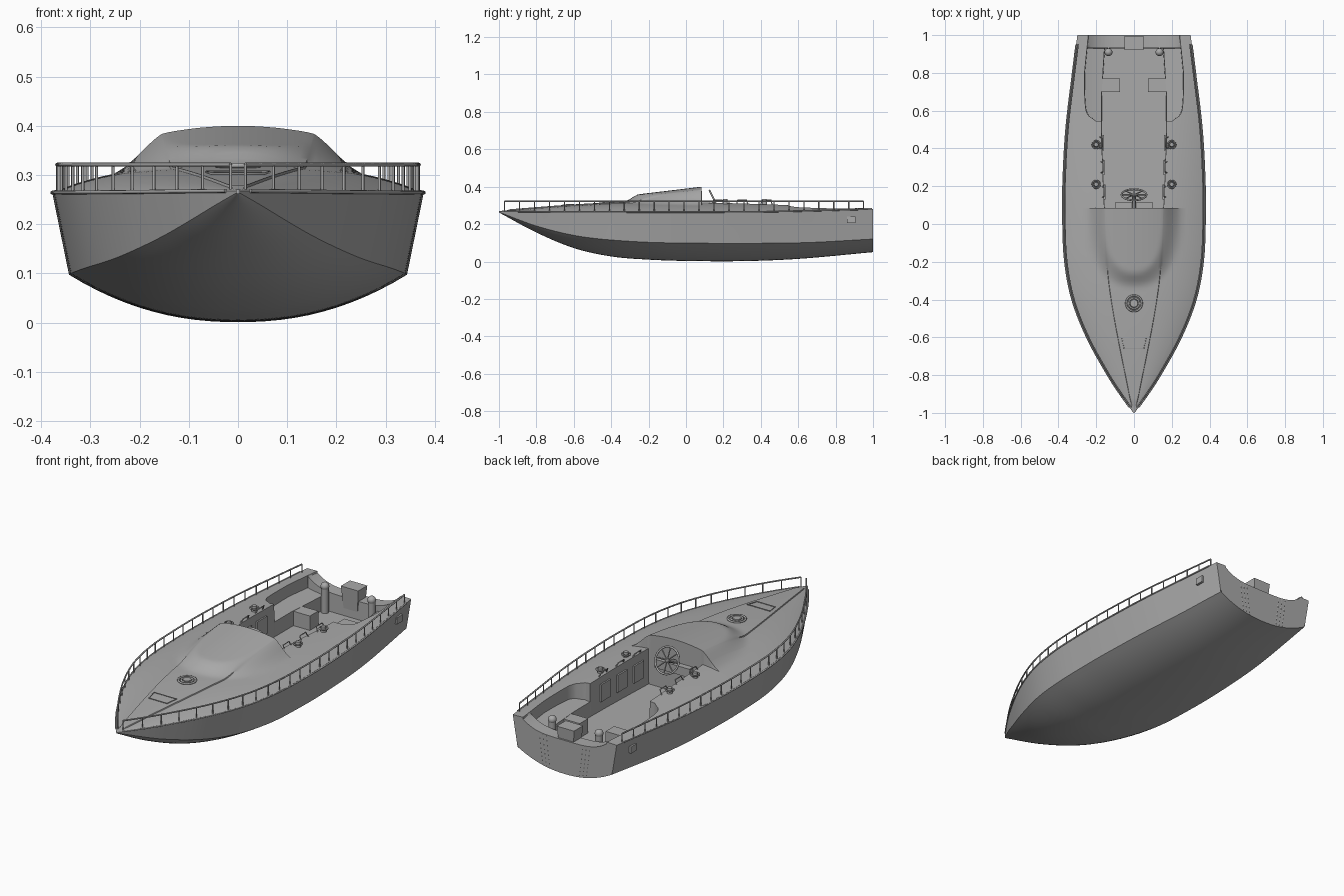
import bpy, bmesh, math
from mathutils import Vector

cube = bpy.data.objects.get("Cube")
if cube:
    bpy.data.objects.remove(cube, do_unlink=True)

paint = bpy.data.materials.new("gray_paint")
paint.use_nodes = True
GRAY = (0.4, 0.4, 0.4, 1)
paint.diffuse_color = GRAY
paint.node_tree.nodes["Principled BSDF"].inputs["Base Color"].default_value = GRAY


def spline(points):
    """Smooth function through (y, value) points."""
    def f(y):
        n = len(points)
        i = max([k for k in range(n - 1) if points[k][0] <= y], default=0)
        (a, va), (b, vb) = points[i], points[i + 1]
        slope = lambda k: ((points[min(k + 1, n - 1)][1] - points[max(k - 1, 0)][1])
                           / (points[min(k + 1, n - 1)][0] - points[max(k - 1, 0)][0]))
        t, h = min(1, max(0, (y - a) / (b - a))), b - a
        return ((1 + 2 * t) * (1 - t) ** 2 * va + t * (1 - t) ** 2 * h * slope(i)
                + t * t * (3 - 2 * t) * vb + t * t * (t - 1) * h * slope(i + 1))
    return f


# Hull lines along the length, bow at -y
half_width = spline([(-1, .003), (-.9, .075), (-.8, .14), (-.6, .25), (-.4, .328),
                     (-.2, .366), (0, .376), (.2, .376), (.5, .36), (.8, .325), (1, .3)])
keel = spline([(-1, .262), (-.8, .155), (-.6, .072), (-.4, .027), (-.2, .01),
               (0, .003), (.3, .002), (.6, .014), (1, .05)])
chine = spline([(-1, .264), (-.8, .19), (-.6, .14), (-.4, .115), (-.1, .1), (.6, .1), (1, .12)])
sheer = spline([(-1, .268), (-.5, .265), (.4, .266), (1, .28)])
crown = spline([(-1, .002), (-.6, .035), (-.3, .05), (.1, .054), (.5, .04), (1, .003)])
inner = spline([(-1, .0), (-.9, .025), (-.33, .13), (.09, .155), (.54, .17), (1, .165)])
outer = spline([(-1, .2), (.53, .2), (.545, .2), (.575, .24), (.62, .255), (.8, .26), (1, .25)])


def finish(obj, smooth=True, mirror=False):
    obj.data.materials.append(paint)
    if mirror:
        mod = obj.modifiers.new("mirror", 'MIRROR')
        mod.merge_threshold = .0005
    if smooth:
        bpy.ops.object.select_all(action='DESELECT')
        obj.select_set(True)
        bpy.context.view_layer.objects.active = obj
        bpy.ops.object.shade_smooth_by_angle(angle=math.radians(35))
    return obj


def link(name, data):
    obj = bpy.data.objects.new(name, data)
    bpy.context.collection.objects.link(obj)
    return obj


def grid(name, rows, flip=False):
    n = len(rows[0])
    faces = []
    for i in range(len(rows) - 1):
        for j in range(n - 1):
            q = (i * n + j, i * n + j + 1, (i + 1) * n + j + 1, (i + 1) * n + j)
            faces.append(q[::-1] if flip else q)
    mesh = bpy.data.meshes.new(name)
    mesh.from_pydata([p for r in rows for p in r], [], faces)
    return finish(link(name, mesh), mirror=True)


def solid(name, build, place=(0, 0, 0), smooth=True):
    bm = bmesh.new()
    build(bm)
    mesh = bpy.data.meshes.new(name)
    bm.to_mesh(mesh)
    bm.free()
    obj = link(name, mesh)
    obj.location = place
    return finish(obj, smooth)


def box(name, lo, hi, top=1.0):
    """Box between two corners, with its lower end scaled by 1/top."""
    lo, hi = Vector(lo), Vector(hi)
    def build(bm):
        bmesh.ops.create_cube(bm, size=1)
        for v in bm.verts:
            k = 1 / top if v.co.z < 0 else 1
            v.co = Vector(v.co[i] * (hi[i] - lo[i]) * (k if i < 2 else 1) for i in range(3))
    return solid(name, build, (lo + hi) / 2, False)


def post(name, place, r1, r2, height):
    return solid(name, lambda bm: bmesh.ops.create_cone(
        bm, cap_ends=True, segments=20, radius1=r1, radius2=r2, depth=height), place)


def tube(name, paths, radius, closed=False):
    curve = bpy.data.curves.new(name, 'CURVE')
    curve.dimensions = '3D'
    curve.bevel_depth = radius
    curve.bevel_resolution = 2
    curve.use_fill_caps = True
    for path in paths:
        s = curve.splines.new('POLY')
        s.points.add(len(path) - 1)
        for p, co in zip(s.points, path):
            p.co = (*co, 1)
        s.use_cyclic_u = closed
    return finish(link(name, curve), False)


def circle(center, radius, tilt=0.0, n=32):
    angles = [2 * math.pi * k / n for k in range(n)]
    return [(center[0] + radius * math.cos(a),
             center[1] + radius * math.sin(a) * math.cos(tilt),
             center[2] + radius * math.sin(a) * math.sin(tilt)) for a in angles]


# Hull: rounded bottom up to the chine, then flared sides
def bottom(x, y):
    w = half_width(y)
    cx = .91 * w
    if x <= cx:
        return keel(y) + (chine(y) - keel(y)) * (x / cx) ** 2.2
    return chine(y) + (sheer(y) - chine(y)) * (x - cx) / (w - cx)


ys = sorted([-1 + k / 50 for k in range(101)] + [.084, .086, .544, .546, .555, .57, .929, .931])
fractions = [.91 * k / 12 for k in range(13)] + [.94, .97, 1]
grid("hull", [[(f * half_width(y), y, bottom(f * half_width(y), y)) for f in fractions]
              for y in ys], flip=True)


# Deck: crowned surface with cabin hump, cockpit well, aft shelves and scooped stern
def deck_z(x, y, zone):
    w = half_width(y)
    z = sheer(y) + crown(y) * (1 - (x / w) ** 3)
    if zone == 0 and -.95 < y < .085:
        z += .005
    if y < .085:
        u, v = x / .25, max(0, (.085 - y) / .42)
        d = (u ** 2.5 + v ** 2.5) ** .4
        side = (u / max(d, .01)) ** 2
        m = min(1, max(0, (1 - d) / (.19 + .2 * side)))
        m = m * m * (3 - 2 * m) * .5 + m * .5
        top = .4 - .12 * (.085 - y) - .65 * x * x
        return z + max(0, top - z) * m
    if y > .93 and zone < 2:
        return .225 + .055 * min(1, x / .25) ** 4
    if zone == 0:
        return .13
    if zone == 1 and y > .545:
        return .2 + .02 * (x / .25) ** 3
    return z


rows = []
for y in ys:
    w = half_width(y)
    a, b = min(inner(y), .5 * w), min(outer(y), .8 * w)
    gap = min(.002, .05 * w)
    cols = [(a * k / 10, 0) for k in range(11)]
    cols += [(a + gap + (b - a - gap) * k / 5, 1) for k in range(6)]
    cols += [(b + gap + (w - b - gap) * k / 7, 2) for k in range(8)]
    rows.append([(x, y, deck_z(x, y, zone)) for x, zone in cols])
grid("deck", rows)
grid("transom", [[(x, y, bottom(x, y)) for x, y, z in rows[-1]], rows[-1]], flip=True)

# Gunwale trim and railing with posts
run = [-.97 + k * .04 for k in range(49)]
for s, side in ((1, "left"), (-1, "right")):
    tube(side + "_gunwale", [[(s * half_width(y), y, sheer(y)) for y in run]], .004)
    edge = lambda y: s * max(.003, half_width(y) - .01)
    tube(side + "_rail", [[(edge(y), y, .321) for y in run]], .004)
    tube(side + "_rail_posts", [[(edge(y), y, sheer(y)), (edge(y), y, .321)]
                                for y in run[::2]], .003)

    # Deck winches
    for k, y in enumerate((.21, .42)):
        post(f"{side}_winch_{k}", (s * .2, y, .32), .014, .011, .028)
        tube(f"{side}_winch_ring_{k}", [circle((s * .2, y, .322), .02)], .004, True)

    # Cockpit wall panels and grab handles
    for k, y in enumerate((.17, .3, .43)):
        x = s * (inner(y) - .004)
        box(f"{side}_wall_panel_{k}", (x - .004, y - .04, .18), (x + .004, y + .04, .27))
        x = s * (inner(y) + .012)
        tube(f"{side}_grab_handle_{k}", [[(x, y - .03, .305), (x - s * .012, y - .024, .328),
                                          (x - s * .012, y + .024, .328), (x, y + .03, .305)]], .003)

    # Aft seat blocks, stern bollards, hull vents and transom ribs
    box(side + "_aft_seat", (s * .075, .7, .13), (s * .17, .77, .205))
    post(side + "_bollard", (s * .135, .91, .2), .018, .018, .14)
    solid(side + "_bollard_cap", lambda bm: bmesh.ops.create_uvsphere(
        bm, u_segments=20, v_segments=10, radius=.021), (s * .135, .91, .265))
    x = s * (half_width(.88) - .004)
    box(side + "_vent", (x - .006, .86, .205), (x + .006, .905, .24))
    tube(side + "_transom_ribs", [[(s * (x + .02), .996, .222), (s * (x + .012), .996, .15),
                                   (s * x, .996, bottom(x, 1) + .004)]
                                  for x in (.085, .105, .125)], .005)

# Engine box at the stern
box("engine_box", (-.05, .92, .17), (.05, .995, .285), top=1.25)

# Foredeck round hatch and square hatch
fore = lambda y: sheer(y) + crown(y) + .006
for k, r in enumerate((.042, .028)):
    tube(f"round_hatch_ring_{k}", [circle((0, -.42, fore(-.42) + .003), r)], .005, True)
post("round_hatch_lid", (0, -.42, fore(-.42)), .024, .02, .014)
tube("square_hatch_frame", [[(x, y, fore(y)) for x, y in
                             ((-.065, -.6), (.065, -.6), (.052, -.66), (-.052, -.66))]], .0025, True)

# Steering wheel with spokes, hub and column
tilt, hub = math.radians(116), Vector((0, .155, .32))
rim = circle(hub, .066, tilt)
tube("steering_wheel", [rim], .005, True)
tube("wheel_spokes", [[rim[k], rim[k + 16]] for k in (0, 4, 8, 12)], .003)
tube("wheel_column", [[hub, (0, .08, .285)]], .01)
box("dashboard", (-.1, .085, .24), (.1, .115, .285))
